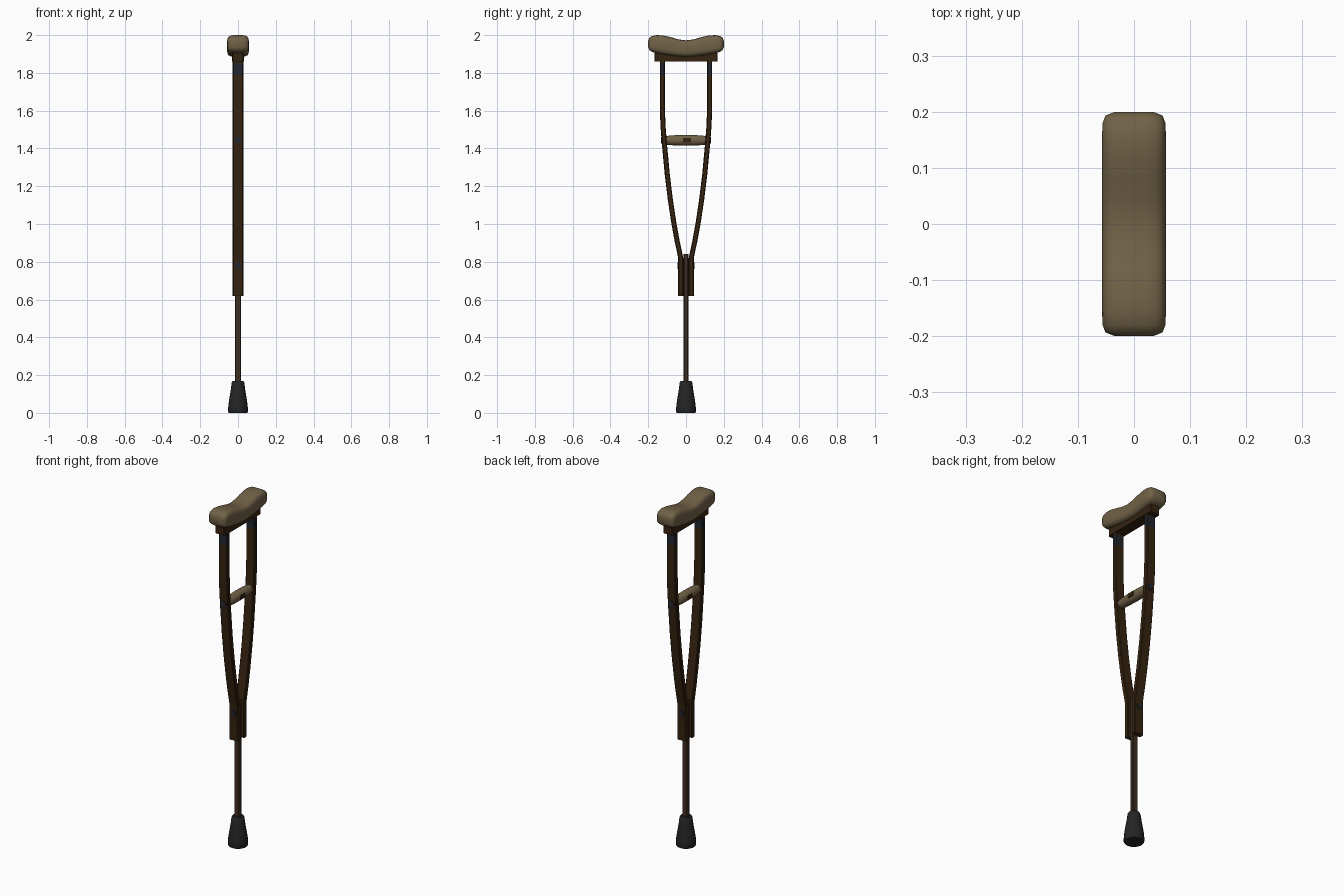
import bpy, bmesh, math
from mathutils import Vector, Matrix

if "Cube" in bpy.data.objects:
    bpy.data.objects.remove(bpy.data.objects["Cube"])


def mat(name, rgb):
    m = bpy.data.materials.new(name)
    m.diffuse_color = (*rgb, 1)
    m.use_nodes = True
    m.node_tree.nodes["Principled BSDF"].inputs["Base Color"].default_value = m.diffuse_color
    return m


WOOD = mat("dark wood", (0.036, 0.017, 0.005))
POST = mat("post wood", (0.048, 0.027, 0.014))
TAN = mat("tan padding", (0.165, 0.122, 0.063))
RUBBER = mat("black rubber", (0.018, 0.018, 0.019))
STEEL = mat("slate metal", (0.015, 0.019, 0.027))


def loft(name, rings, mats, angle=40, rule=None):
    """Skin a list of equal-length point rings and cap both ends."""
    bm = bmesh.new()
    loops = [[bm.verts.new(p) for p in r] for r in rings]
    n = len(rings[0])
    for a, b in zip(loops, loops[1:]):
        for i in range(n):
            j = (i + 1) % n
            bm.faces.new((a[i], a[j], b[j], b[i]))
    bm.faces.new(loops[0])
    bm.faces.new(loops[-1])
    bmesh.ops.recalc_face_normals(bm, faces=bm.faces)
    if rule:
        for f in bm.faces:
            f.material_index = rule(f.calc_center_median())
    me = bpy.data.meshes.new(name)
    bm.to_mesh(me)
    bm.free()
    for m in mats:
        me.materials.append(m)
    ob = bpy.data.objects.new(name, me)
    bpy.context.collection.objects.link(ob)
    bpy.context.view_layer.objects.active = ob
    ob.select_set(True)
    bpy.ops.object.shade_smooth_by_angle(angle=math.radians(angle))
    ob.select_set(False)
    return ob


def oval(a, b, n, power=1.0):
    """Superellipse outline; lower power gives squarer corners."""
    pts = []
    for i in range(n):
        t = 2 * math.pi * (i + 0.5) / n
        c, s = math.cos(t), math.sin(t)
        pts.append((math.copysign(abs(c) ** power, c) * a,
                    math.copysign(abs(s) ** power, s) * b))
    return pts


def chamfer_rect(a, b, c):
    return [(a, b - c), (a - c, b), (c - a, b), (-a, b - c),
            (-a, c - b), (c - a, -b), (a - c, -b), (a, c - b)]


# Underarm pad: sections along y (y, bottom, top, half width)
half = [(0.0, 1.885, 1.972, 0.057), (0.04, 1.887, 1.977, 0.057),
        (0.08, 1.891, 1.989, 0.057), (0.12, 1.897, 1.998, 0.057),
        (0.155, 1.904, 2.0, 0.057), (0.18, 1.911, 1.995, 0.056),
        (0.193, 1.920, 1.987, 0.051), (0.20, 1.934, 1.972, 0.034)]
sections = [(-y, b, t, w) for y, b, t, w in reversed(half[1:])] + half
outline = oval(1, 1, 20, 0.5)
sx = max(p[0] for p in outline)
loft("underarm_pad",
     [[(w * px / sx, y, (t + b) / 2 + (t - b) / 2 * pz / sx) for px, pz in outline]
      for y, b, t, w in sections], [TAN], 60)

# Wooden bar beneath the pad
loft("pad_support",
     [[(x, y, z) for x, y in chamfer_rect(0.031, 0.168, 0.005)]
      for z in (1.86, 1.905)], [WOOD])

# Bowed side rails, metal bands near the top
path = [(0.028, 0.62), (0.028, 0.82), (0.034, 0.85), (0.047, 0.91), (0.065, 1.01),
        (0.083, 1.13), (0.099, 1.26), (0.113, 1.41), (0.121, 1.51), (0.125, 1.60),
        (0.125, 1.79), (0.125, 1.85), (0.125, 1.87)]
for side, label in ((-1, "front"), (1, "back")):
    loft(label + "_rail",
         [[(x, side * cy + y, z) for x, y in chamfer_rect(0.028, 0.0135, 0.004)]
          for cy, z in path], [WOOD, STEEL],
         rule=lambda c: 1 if 1.79 < c.z < 1.85 else 0)
    # Bolt heads on the outer faces
    for i, (y, z) in enumerate(((0.1285, 1.443), (0.0415, 0.78))):
        loft(f"{label}_bolt_{i}",
             [[(px, side * (y + d), z + pz) for px, pz in oval(0.017, 0.017, 10)]
              for d in (-0.006, 0.004)], [STEEL])

# Hand grip: bulged cylinder between the rails
loft("hand_grip",
     [[(px, y, 1.443 + pz) for px, pz in oval(r, r, 16)]
      for y, r in ((-0.112, 0.021), (-0.10, 0.024), (-0.06, 0.0275), (0, 0.0285),
                   (0.06, 0.0275), (0.10, 0.024), (0.112, 0.021))], [TAN])
# Small wood inlays on both sides of the grip
for s in (-1, 1):
    loft("grip_inlay",
         [[(x, 0.005 + y, 1.443 + z) for y, z in chamfer_rect(0.022, 0.012, 0.004)]
          for x in (s * 0.023, s * 0.0295)], [WOOD])

# Extension post
loft("lower_post",
     [[(x, y, z) for x, y in chamfer_rect(0.017, 0.012, 0.004)]
      for z in (0.1, 0.84)], [POST])

# Rubber foot
loft("rubber_foot",
     [[(x, y, z) for x, y in oval(r, r, 20)]
      for z, r in ((0, 0.05), (0.006, 0.053), (0.04, 0.052), (0.08, 0.046),
                   (0.12, 0.039), (0.16, 0.034), (0.17, 0.029))], [RUBBER])
